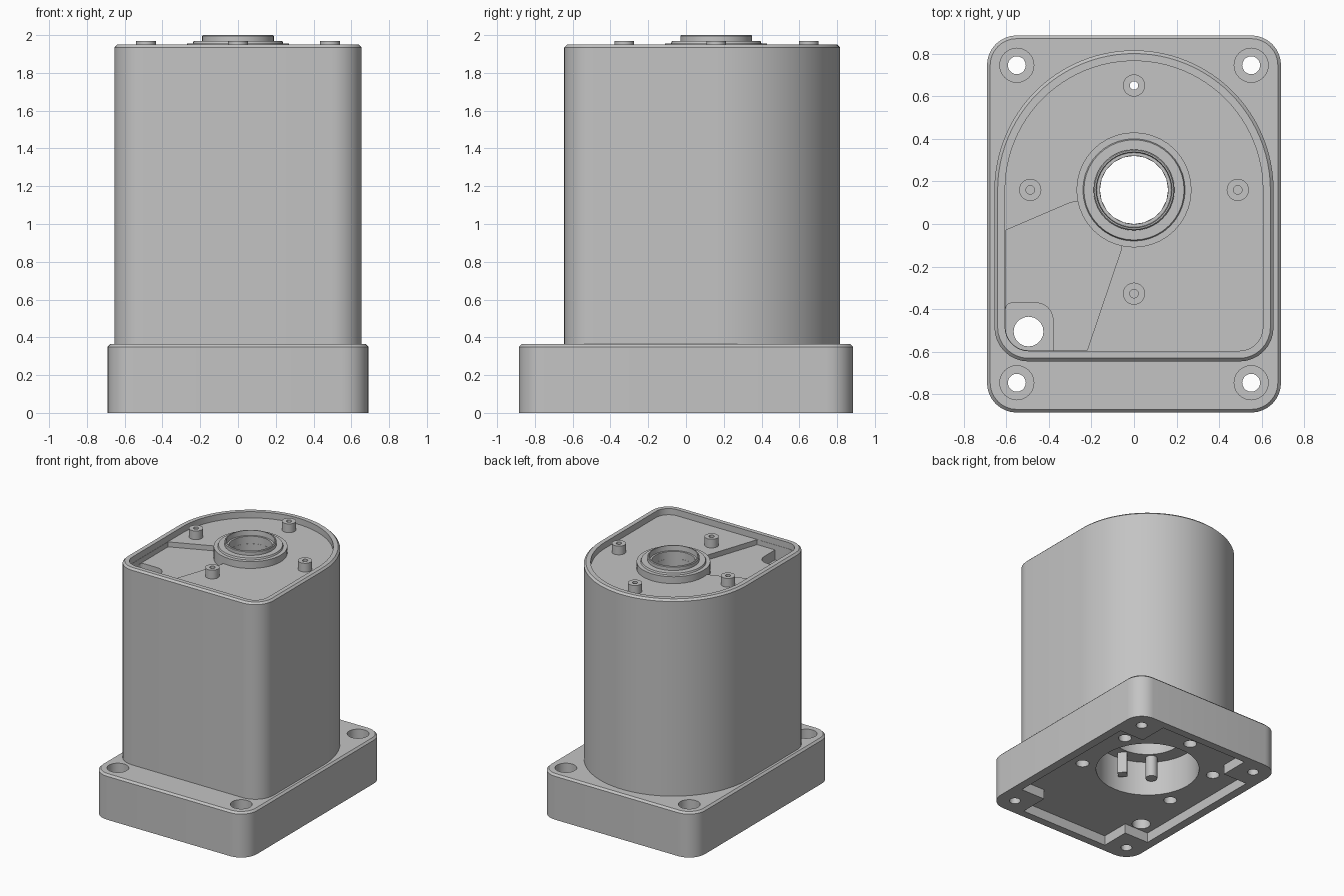
import bpy, bmesh, math
from mathutils import Vector

old = bpy.data.objects.get("Cube")
if old:
    bpy.data.objects.remove(old, do_unlink=True)

grey = bpy.data.materials.new("cast_grey")
grey.use_nodes = True
grey.diffuse_color = (0.55, 0.55, 0.55, 1)
grey.node_tree.nodes["Principled BSDF"].inputs["Base Color"].default_value = (0.55, 0.55, 0.55, 1)

AXIS_Y = 0.16   # shaft axis
FLOOR = 1.90    # recessed top floor


def arc(cx, cy, r, start, end, n):
    """Points on an arc, angles in degrees."""
    angles = [math.radians(start + (end - start) * i / n) for i in range(n + 1)]
    return [(cx + r * math.cos(a), cy + r * math.sin(a)) for a in angles]


def circle(x, y, r, n=32):
    return arc(x, y, r, 0, 360, n)[:-1]


def flange_outline(inset):
    points = []
    for k, (sx, sy) in enumerate([(1, 1), (-1, 1), (-1, -1), (1, -1)]):
        points += arc(sx * 0.55, sy * 0.745, 0.14 - inset, 90 * k, 90 * k + 90, 8)
    return points


def body_outline(inset):
    return (arc(0, AXIS_Y, 0.655 - inset, 0, 180, 48)
            + arc(-0.495, -0.485, 0.16 - inset, 180, 270, 8)
            + arc(0.495, -0.485, 0.16 - inset, 270, 360, 8))


def loft(name, rings, closed=False):
    """Skin a stack of (outline, z) rings; closed joins the last to the first."""
    bm = bmesh.new()
    rows = [[bm.verts.new((x, y, z)) for x, y in pts] for pts, z in rings]
    pairs = list(zip(rows, rows[1:]))
    if closed:
        pairs.append((rows[-1], rows[0]))
    else:
        bm.faces.new(rows[0][::-1])
        bm.faces.new(rows[-1])
    for a, b in pairs:
        for i in range(len(a)):
            j = (i + 1) % len(a)
            bm.faces.new((a[i], a[j], b[j], b[i]))
    bmesh.ops.recalc_face_normals(bm, faces=bm.faces)
    mesh = bpy.data.meshes.new(name)
    bm.to_mesh(mesh)
    bm.free()
    mesh.materials.append(grey)
    obj = bpy.data.objects.new(name, mesh)
    bpy.context.collection.objects.link(obj)
    return obj


def prism(outline, low, high):
    return loft("cutter", [(outline, low), (outline, high)])


def cut(target, cutters):
    """Subtract the cutters one by one, then discard them."""
    for cutter in cutters:
        mod = target.modifiers.new("cut", "BOOLEAN")
        mod.operation = "DIFFERENCE"
        mod.solver = "EXACT"
        mod.object = cutter
        bpy.context.view_layer.update()
        result = bpy.data.meshes.new_from_object(
            target.evaluated_get(bpy.context.evaluated_depsgraph_get()))
        target.modifiers.clear()
        target.data = result
        bpy.data.objects.remove(cutter, do_unlink=True)


def through_holes():
    """Narrow passages shared by the flange and the body."""
    return [prism(circle(-0.495, -0.505, 0.07, 20), -0.1, 2.1),
            prism(circle(0, 0.65, 0.02, 12), -0.1, 2.1)]


# Flange with a hollow underside that leaves solid corners around the screws
flange = loft("base_flange", [(flange_outline(0), 0), (flange_outline(0), 0.35),
                              (flange_outline(0.015), 0.365)])
cross = []
for sx, sy in [(1, 1), (-1, 1), (-1, -1), (1, -1)]:
    corner = [(sx * 0.62, sy * 0.58), (sx * 0.40, sy * 0.58), (sx * 0.40, sy * 0.82)]
    cross += corner if sx * sy > 0 else corner[::-1]
cutters = [prism(cross, -0.1, 0.08), prism(circle(0, AXIS_Y, 0.39, 40), -0.1, 0.5)]
for sx in (1, -1):
    for sy in (1, -1):
        cutters.append(prism(circle(sx * 0.55, sy * 0.745, 0.042, 20), -0.1, 0.5))
        cutters.append(prism(circle(sx * 0.55, sy * 0.745, 0.08, 24), 0.2, 0.5))
for angle in (30, 90, 150, 210, 330):
    a = math.radians(angle)
    cutters.append(prism(circle(0.5 * math.cos(a), AXIS_Y + 0.5 * math.sin(a), 0.05, 16), 0, 0.2))
cut(flange, cutters + through_holes())

# Tall body with a recessed top, a cable pocket and a stepped shaft bore
body = loft("body", [(body_outline(0), 0.365), (body_outline(0), 1.935),
                     (body_outline(0.015), 1.95)])
inner_corner = arc(-0.495, -0.485, 0.108, 180, 270, 8)
pocket = ([(-0.603, -0.03)] + inner_corner
          + [(-0.22, -0.593), (-0.06, -0.12), (-0.06, -0.02), (-0.2, 0.12), (-0.3, 0.1)])
slot = (inner_corner + [(-0.38, -0.593)] + arc(-0.46, -0.45, 0.08, 0, 90, 6)
        + arc(-0.573, -0.4, 0.03, 90, 180, 3))
cut(body, [loft("cutter", [(body_outline(0.05), FLOOR), (body_outline(0.05), 2.1)]),
           prism(pocket, FLOOR - 0.04, 2),
           prism(slot, FLOOR - 0.12, 2),
           prism(circle(0, AXIS_Y, 0.27, 40), 0.2, 1.7),
           prism(circle(0, AXIS_Y, 0.16, 20), 0.2, 2.1)] + through_holes())

# Stepped collar around the shaft opening
profile = [(0.16, 1.80), (0.27, 1.80), (0.27, 1.955), (0.24, 1.955), (0.235, 1.968),
           (0.19, 1.968), (0.19, 1.995), (0.185, 2.0), (0.178, 2.0), (0.175, 1.96),
           (0.16, 1.96)]
parts = [flange, body,
         loft("shaft_collar", [(circle(0, AXIS_Y, r, 40), z) for r, z in profile], closed=True)]

# Four screw bosses on the top floor
for label, x, y in [("back", 0, 0.65), ("left", 0.487, 0.16),
                    ("right", -0.487, 0.16), ("front", 0, -0.327)]:
    bottom = FLOOR - (0.06 if label == "front" else 0.005)
    rings = [(circle(x, y, 0.02, 24), bottom), (circle(x, y, 0.052, 24), bottom),
             (circle(x, y, 0.052, 24), 1.97), (circle(x, y, 0.02, 24), 1.97)]
    parts.append(loft(label + "_screw_boss", rings, closed=True))

# Pegs hanging inside the underside cavity
for name, angle, r, sides in [("cavity_peg", 225, 0.045, 16), ("cavity_block", 265, 0.05, 4)]:
    a = math.radians(angle)
    outline = circle(0.33 * math.cos(a), AXIS_Y + 0.33 * math.sin(a), r, sides)
    parts.append(loft(name, [(outline, 0.19), (outline, 0.37)]))

bpy.ops.object.select_all(action="DESELECT")
for obj in parts:
    obj.select_set(True)
bpy.context.view_layer.objects.active = body
bpy.ops.object.shade_smooth_by_angle(angle=math.radians(30))
